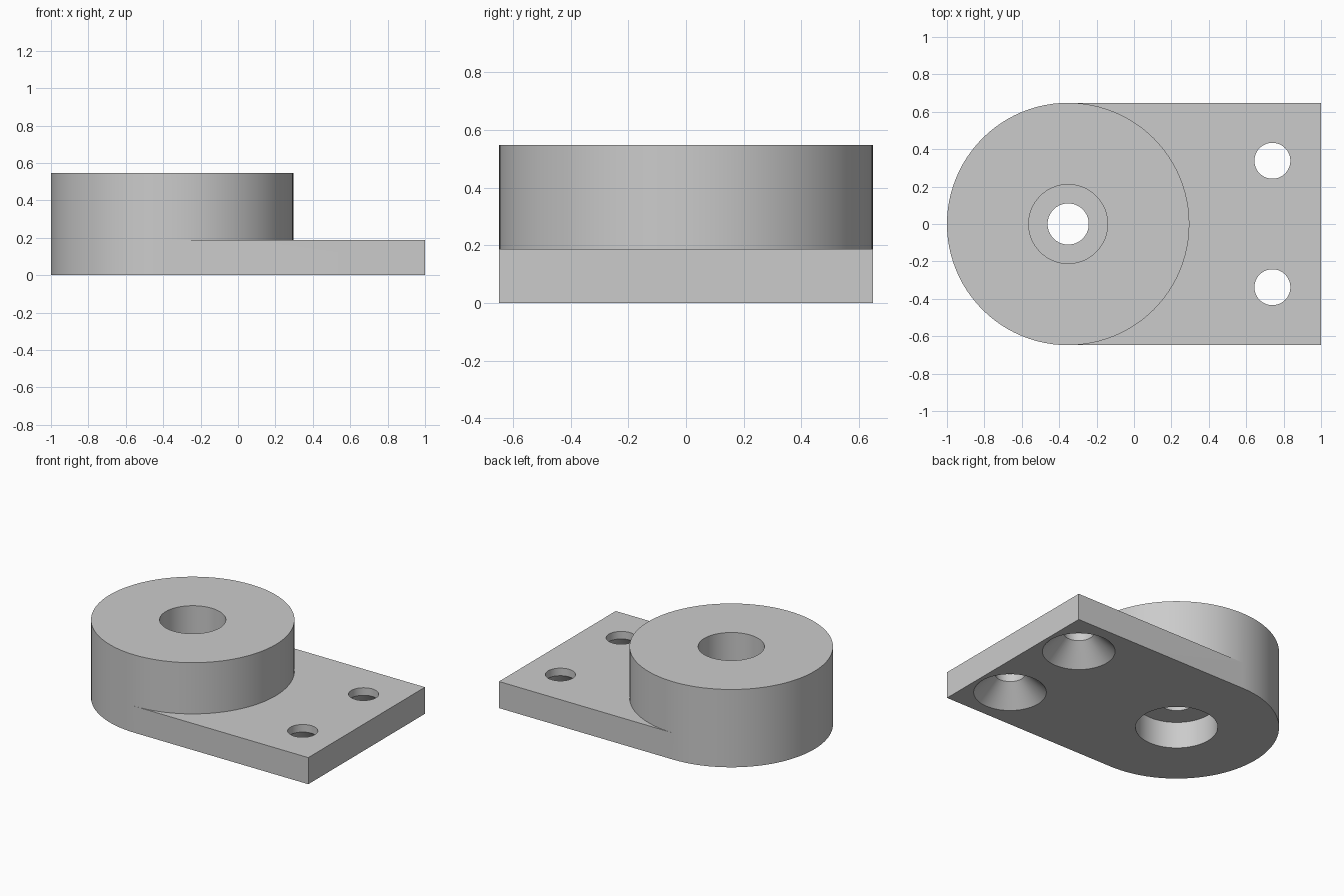
import bpy, bmesh, math

cube = bpy.data.objects.get("Cube")
if cube:
    bpy.data.objects.remove(cube, do_unlink=True)

SEGS = 96
CX, R = -0.352, 0.648          # boss axis and radius
PLATE_Z, TOP_Z = 0.187, 0.547  # plate thickness and full height

grey = bpy.data.materials.new("plain_grey")
grey.use_nodes = True
grey.diffuse_color = (0.6, 0.6, 0.6, 1)
grey.node_tree.nodes["Principled BSDF"].inputs["Base Color"].default_value = (0.6, 0.6, 0.6, 1)


def to_object(name, bm):
    bmesh.ops.recalc_face_normals(bm, faces=bm.faces[:])
    mesh = bpy.data.meshes.new(name)
    bm.to_mesh(mesh)
    bm.free()
    mesh.materials.append(grey)
    obj = bpy.data.objects.new(name, mesh)
    bpy.context.collection.objects.link(obj)
    return obj


def ring(bm, x, y, r, z):
    """Circle of vertices that starts at the -y side and runs anticlockwise."""
    angles = [2 * math.pi * i / SEGS - math.pi / 2 for i in range(SEGS)]
    return [bm.verts.new((x + r * math.cos(a), y + r * math.sin(a), z)) for a in angles]


def wall(bm, low, high, closed=True):
    n = len(low)
    for i in range(n if closed else n - 1):
        j = (i + 1) % n
        bm.faces.new((low[i], low[j], high[j], high[i]))


def turned_cutter(name, x, y, profile):
    """Solid of revolution through (radius, height) points."""
    bm = bmesh.new()
    rings = [ring(bm, x, y, r, z) for r, z in profile]
    for low, high in zip(rings, rings[1:]):
        wall(bm, low, high)
    bm.faces.new(rings[0])
    bm.faces.new(rings[-1])
    obj = to_object(name, bm)
    obj.hide_render = True
    return obj


# Body: round boss whose rear half continues down into the flat plate
bm = bmesh.new()
half = SEGS // 2
top = ring(bm, CX, 0, R, TOP_Z)
mid = ring(bm, CX, 0, R, PLATE_Z)
wall(bm, mid, top)
bm.faces.new(top)
corners = [bm.verts.new((1, y, PLATE_Z)) for y in (-R, R)]
bm.faces.new(mid[:half + 1] + corners[::-1])         # plate top around the boss
outline = mid[half:] + mid[:1] + corners             # rounded end, then square end
base = [bm.verts.new((v.co.x, v.co.y, 0)) for v in outline]
wall(bm, base, outline)
bm.faces.new(base)
body = to_object("mounting_foot", bm)

# Stepped centre bore and the two holes countersunk from below
cutters = [turned_cutter("bore_cutter", CX, 0, [
    (0.26, -0.1), (0.26, 0.186), (0.11, 0.186), (0.11, 0.27), (0.211, 0.27), (0.211, 0.7)])]
for side, y in (("right", -0.338), ("left", 0.338)):
    cutters.append(turned_cutter(side + "_screw_cutter", 0.74, y, [
        (0.33, -0.1), (0.096, 0.134), (0.096, 0.3)]))

bpy.context.view_layer.objects.active = body
body.select_set(True)
for cutter in cutters:
    mod = body.modifiers.new("cut", "BOOLEAN")
    mod.operation = "DIFFERENCE"
    mod.solver = "EXACT"
    mod.object = cutter
    bpy.ops.object.modifier_apply(modifier=mod.name)
    bpy.data.objects.remove(cutter, do_unlink=True)

bpy.ops.object.shade_smooth_by_angle(angle=math.radians(30))
